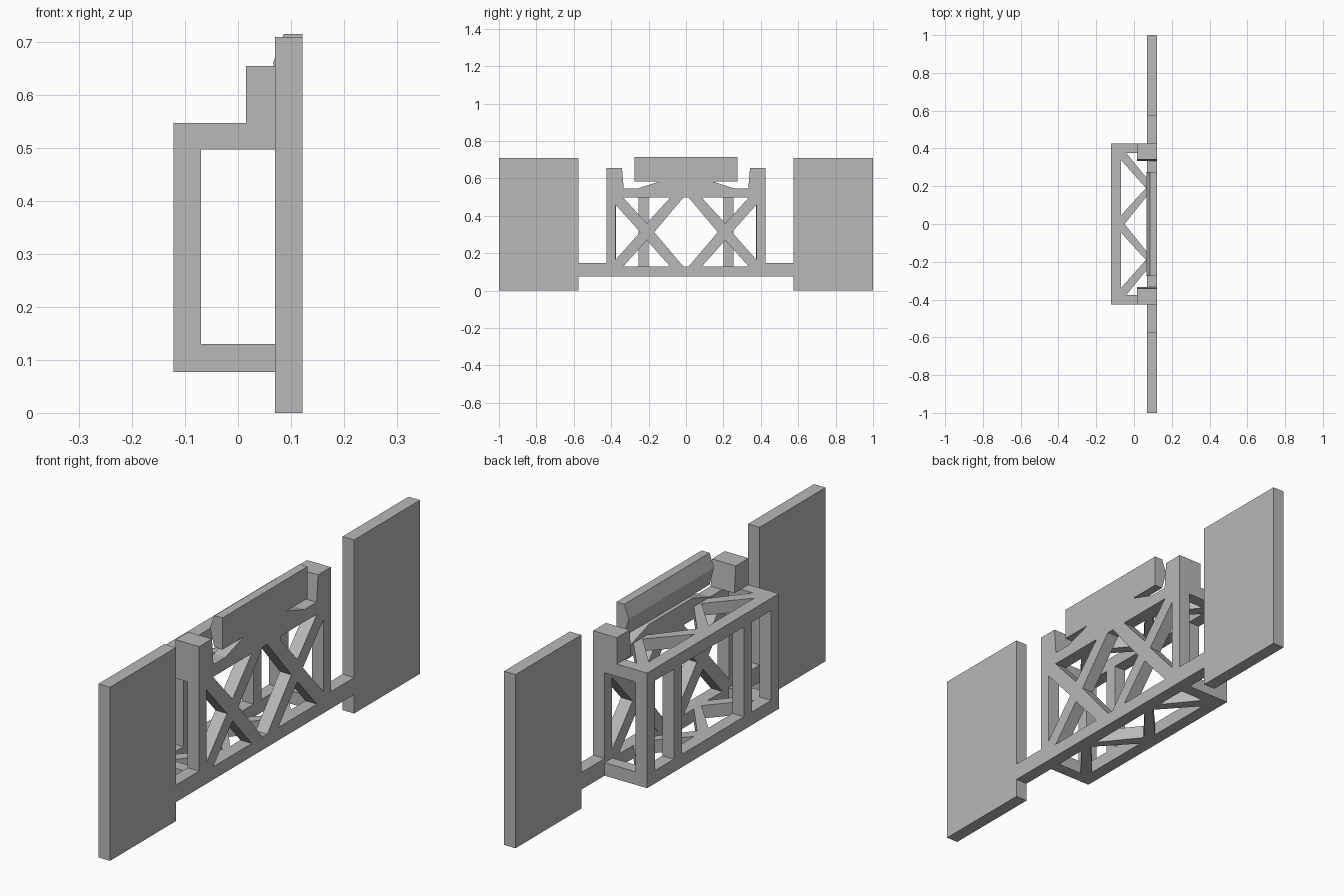
import bpy, bmesh
from mathutils import Matrix

cube = bpy.data.objects.get("Cube")
if cube:
    bpy.data.objects.remove(cube, do_unlink=True)

grey = bpy.data.materials.new("plain_grey")
grey.use_nodes = True
colour = (0.48, 0.48, 0.48, 1)
grey.diffuse_color = colour
for node in grey.node_tree.nodes:
    if node.type == 'BSDF_PRINCIPLED':
        node.inputs["Base Color"].default_value = colour

# Which world axes the outline's two directions and its thickness follow
AXES = {'X': (1, 2, 0), 'Y': (0, 2, 1), 'Z': (1, 0, 2)}


def flip(points):
    return [(-u, v) for u, v in reversed(points)]


def sym(half):
    return half + flip([p for p in half if p[0] > 0])


def rect(u0, u1, v0, v1):
    return [(u0, v0), (u1, v0), (u1, v1), (u0, v1)]


def slab(name, axis, start, end, outline, holes=()):
    """Extrude a flat outline with holes between two positions on an axis."""
    curve = bpy.data.curves.new(name, 'CURVE')
    curve.dimensions = '2D'
    curve.fill_mode = 'BOTH'
    curve.extrude = (end - start) / 2
    for loop in [outline, *holes]:
        spline = curve.splines.new('POLY')
        spline.points.add(len(loop) - 1)
        for point, (u, v) in zip(spline.points, loop):
            point.co = (u, v, 0, 1)
        spline.use_cyclic_u = True
    ob = bpy.data.objects.new(name, curve)
    bpy.context.collection.objects.link(ob)
    bpy.ops.object.select_all(action='DESELECT')
    ob.select_set(True)
    bpy.context.view_layer.objects.active = ob
    bpy.ops.object.convert(target='MESH')
    ob = bpy.context.view_layer.objects.active
    ob.name = name
    turn = Matrix(((0,) * 4,) * 4)
    for column, row in enumerate(AXES[axis]):
        turn[row][column] = 1
    turn[AXES[axis][2]][3] = (start + end) / 2
    turn[3][3] = 1
    bm = bmesh.new()
    bm.from_mesh(ob.data)
    bmesh.ops.transform(bm, matrix=turn, verts=bm.verts)
    bmesh.ops.remove_doubles(bm, verts=bm.verts, dist=0.0001)
    bmesh.ops.recalc_face_normals(bm, faces=bm.faces)
    for face in bm.faces:
        face.smooth = False
    bm.to_mesh(ob.data)
    bm.free()
    ob.data.materials.clear()
    ob.data.materials.append(grey)
    return ob


FRONT, INNER, BACK = 0.122, 0.07, -0.122
LOW, HIGH = 0.077, 0.547
SILL, HEAD = 0.13, 0.497

# Main plate with end panels, cross-braced openings and a raised centre
post = [(0.425, 0.655), (0.342, 0.655), (0.333, HIGH)]
plate = sym([(0.575, LOW), (0.575, 0), (1, 0), (1, 0.709), (0.575, 0.709),
             (0.575, 0.147), (0.425, 0.147), *post, (0.255, HIGH), (0.14, 0.585)])
side_holes = [
    [(0.377, 0.165), (0.377, 0.46), (0.245, 0.313)],
    [(0.335, HEAD), (0.085, HEAD), (0.21, 0.36)],
    [(0.335, SILL), (0.085, SILL), (0.21, 0.27)],
]
diamond = sym([(0.015, SILL), (0.17, 0.313), (0.015, HEAD)])
slab("main_plate", 'X', INNER, FRONT, plate,
     side_holes + [flip(h) for h in side_holes] + [diamond])

# Rear frame with upright bars
slot = rect(0.253, 0.375, SILL, HEAD)
slab("rear_frame", 'X', BACK, -INNER, rect(-0.425, 0.425, LOW, HIGH),
     [slot, flip(slot), rect(-0.2, 0.2, SILL, HEAD)])

# Zigzag braces joining the plate to the rear frame
lattice = sym([(0, -0.05), (0.15, INNER), (0.24, INNER), (0.375, -0.04),
               (0.375, INNER), (0.425, INNER), (0.425, -INNER), (0.34, -INNER),
               (0.19, 0.063), (0.045, -INNER)])
slab("top_lattice", 'Z', HEAD, HIGH, lattice)
slab("bottom_lattice", 'Z', LOW, SILL, lattice)

# Thickened backs of the two upper posts
block = [(0.425, HIGH), *post]
slab("left_post_block", 'X', 0.015, INNER, block)
slab("right_post_block", 'X', 0.015, INNER, flip(block))

# Central top bar with a ridged back
slab("top_bar", 'Y', -0.275, 0.275,
     [(FRONT, 0.585), (FRONT, 0.715), (0.086, 0.715), (0.066, 0.66), (0.086, 0.585)])
